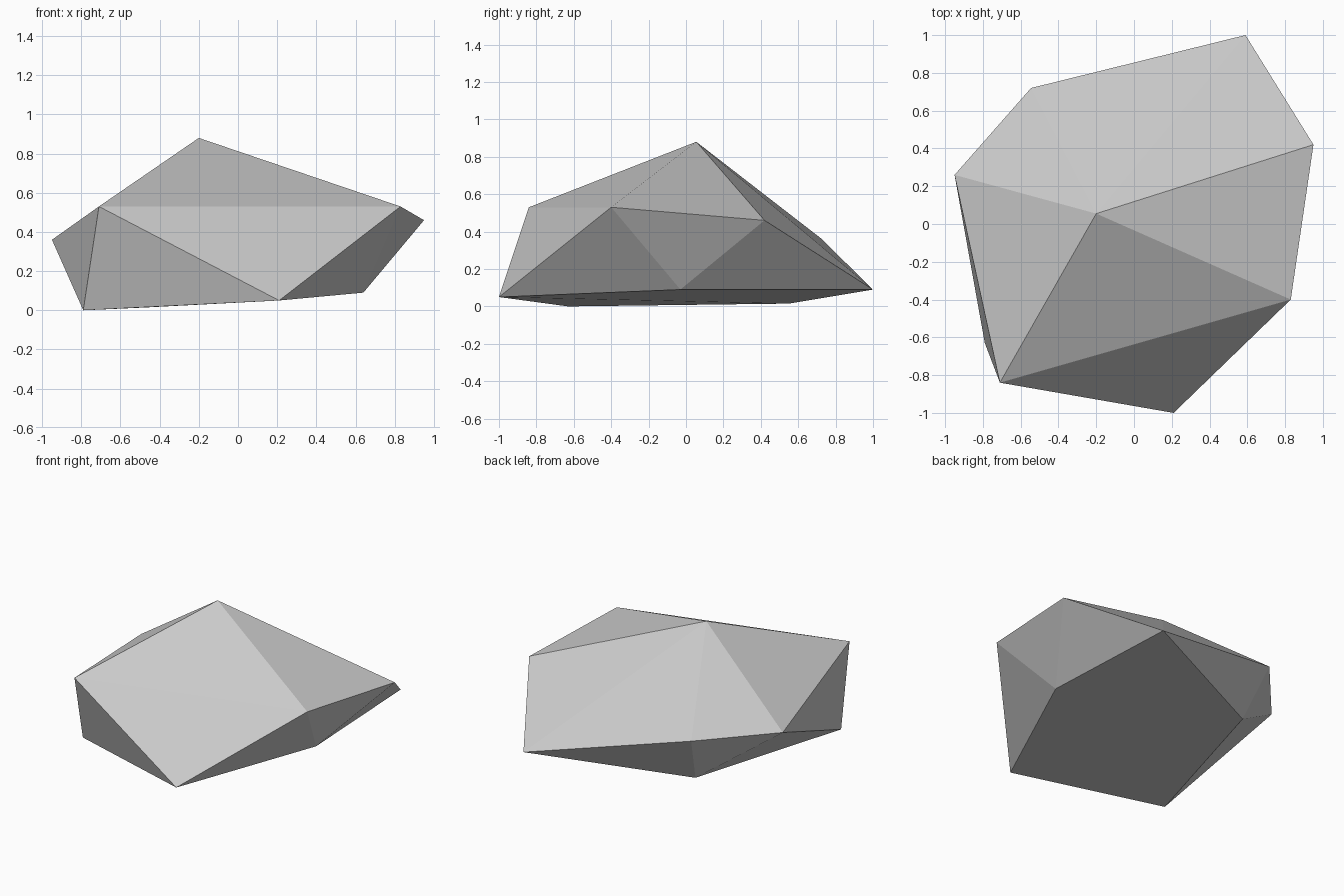
import bpy
import bmesh

# Remove the default cube
cube = bpy.data.objects.get("Cube")
if cube:
    bpy.data.objects.remove(cube, do_unlink=True)

# Stone colour
stone = bpy.data.materials.new("stone_grey")
stone.use_nodes = True
grey = (0.6, 0.6, 0.6, 1)
stone.diffuse_color = grey
shader = next(n for n in stone.node_tree.nodes if n.type == "BSDF_PRINCIPLED")
shader.inputs["Base Color"].default_value = grey

# Corners of the rock, from the peak down to the underside
peak = [(-0.20, 0.055, 0.88)]
shoulder = [
    (-0.95, 0.26, 0.36),
    (-0.545, 0.72, 0.365),
    (0.95, 0.42, 0.46),
    (0.83, -0.40, 0.53),
    (-0.71, -0.84, 0.53),
]
underside = [
    (0.59, 1.0, 0.09),
    (0.64, -0.03, 0.09),
    (0.21, -1.0, 0.05),
    (-0.79, -0.63, 0.0),
    (-0.46, 0.55, 0.015),
]

# Chipped rock: a faceted hull around the corners
bm = bmesh.new()
for corner in peak + shoulder + underside:
    bm.verts.new(corner)
bmesh.ops.convex_hull(bm, input=bm.verts[:])
bmesh.ops.recalc_face_normals(bm, faces=bm.faces[:])
for face in bm.faces:
    face.smooth = False

mesh = bpy.data.meshes.new("rock")
bm.to_mesh(mesh)
bm.free()
mesh.materials.append(stone)
rock = bpy.data.objects.new("rock", mesh)
bpy.context.collection.objects.link(rock)
